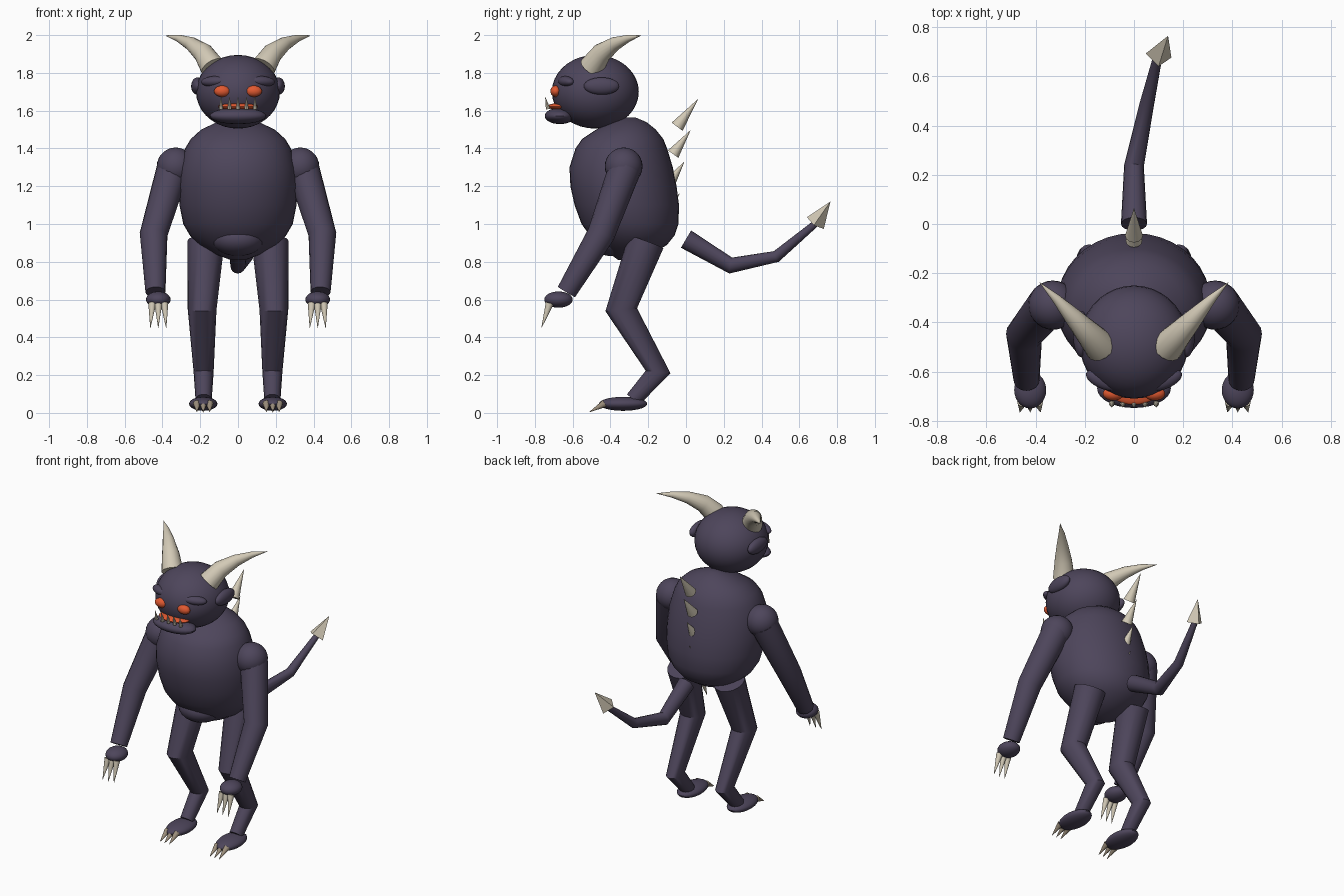
import bpy, bmesh, math
from mathutils import Vector, Euler

old = bpy.data.objects.get("Cube")
if old:
    bpy.data.objects.remove(old, do_unlink=True)


def material(name, rgb):
    m = bpy.data.materials.new(name)
    m.use_nodes = True
    m.diffuse_color = (*rgb, 1)
    m.node_tree.nodes["Principled BSDF"].inputs["Base Color"].default_value = (*rgb, 1)
    return m


SKIN = material("dark_purple_skin", (0.075, 0.06, 0.105))
BONE = material("pale_bone", (0.65, 0.59, 0.47))
DULL = material("dull_claw", (0.33, 0.27, 0.2))
GLOW = material("ember_orange", (0.75, 0.1, 0.03))


def finish(name, bm, mat, smooth=True):
    bmesh.ops.recalc_face_normals(bm, faces=bm.faces)
    mesh = bpy.data.meshes.new(name)
    bm.to_mesh(mesh)
    bm.free()
    mesh.materials.append(mat)
    ob = bpy.data.objects.new(name, mesh)
    bpy.context.collection.objects.link(ob)
    if smooth:
        bpy.ops.object.select_all(action='DESELECT')
        ob.select_set(True)
        bpy.context.view_layer.objects.active = ob
        bpy.ops.object.shade_smooth_by_angle(angle=math.radians(38))
    return ob


def ellipsoid(name, loc, radii, mat=SKIN, turn=(0, 0, 0), segs=28):
    bm = bmesh.new()
    bmesh.ops.create_uvsphere(bm, u_segments=segs, v_segments=segs // 2, radius=1)
    rot = Euler(turn).to_matrix()
    for v in bm.verts:
        v.co = rot @ Vector(c * r for c, r in zip(v.co, radii)) + Vector(loc)
    return finish(name, bm, mat)


def bridge(name, rings, mat, smooth=True):
    # Skins a list of closed rings and caps both ends
    bm = bmesh.new()
    loops = [[bm.verts.new(p) for p in ring] for ring in rings]
    n = len(loops[0])
    for a, b in zip(loops, loops[1:]):
        for i in range(n):
            j = (i + 1) % n
            bm.faces.new((a[i], a[j], b[j], b[i]))
    bm.faces.new(loops[0])
    bm.faces.new(loops[-1])
    return finish(name, bm, mat, smooth)


def tube(name, pts, radii, mat=SKIN, sides=16, smooth=True):
    # Tapered limb along a path, mitred at the bends
    pts = [Vector(p) for p in pts]
    dirs = [(b - a).normalized() for a, b in zip(pts, pts[1:])]
    rings = []
    for k, (p, r) in enumerate(zip(pts, radii)):
        d = dirs[max(k - 1, 0)]
        plane = (d + dirs[min(k, len(dirs) - 1)]).normalized()
        u = (Vector((1, 0, 0)) - d * d.x).normalized()
        w = d.cross(u)
        ring = []
        for i in range(sides):
            t = math.tau * i / sides
            o = (u * math.cos(t) + w * math.sin(t)) * r
            ring.append(p + o - d * (o.dot(plane) / d.dot(plane)))
        rings.append(ring)
    return bridge(name, rings, mat, smooth)


def spike(name, base, tip, r, mat=BONE, sides=12, smooth=True):
    return tube(name, (base, tip), (r, 0.0008), mat, sides, smooth)


# Torso: height, front y, back y, half width
torso = ((1.565, -0.32, -0.27, 0.03), (1.54, -0.40, -0.21, 0.11),
         (1.50, -0.475, -0.16, 0.195), (1.45, -0.55, -0.12, 0.25),
         (1.40, -0.585, -0.10, 0.28), (1.30, -0.617, -0.07, 0.308),
         (1.20, -0.612, -0.05, 0.316), (1.10, -0.59, -0.037, 0.31),
         (1.00, -0.553, -0.04, 0.29), (0.94, -0.51, -0.06, 0.255),
         (0.89, -0.46, -0.10, 0.205), (0.84, -0.40, -0.18, 0.12),
         (0.81, -0.36, -0.27, 0.04))
rings = []
for z, f, b, hw in torso:
    angles = [math.tau * i / 36 for i in range(36)]
    rings.append([(hw * math.cos(t), (f + b) / 2 + (b - f) / 2 * math.sin(t), z) for t in angles])
bridge("torso", rings, SKIN)
ellipsoid("belly", (0, -0.39, 0.92), (0.14, 0.13, 0.09))

# Head and mouth
ellipsoid("head", (0, -0.48, 1.7), (0.222, 0.23, 0.195), segs=36)
ellipsoid("jaw", (0, -0.668, 1.572), (0.15, 0.08, 0.043))
ellipsoid("mouth", (0, -0.67, 1.622), (0.105, 0.065, 0.018), GLOW)
for i in range(5):
    x = (i - 2) * 0.045
    spike(f"tooth_{i + 1}", (x, -0.73, 1.608), (x, -0.745, 1.672), 0.012, BONE, 8)

# Paired parts
for side, s in (("left", 1), ("right", -1)):
    def at(x, y, z):
        return (s * x, y, z)

    ellipsoid(f"{side}_eye", at(0.084, -0.69, 1.703), (0.043, 0.028, 0.03), GLOW)
    ellipsoid(f"{side}_brow", at(0.125, -0.635, 1.755), (0.075, 0.035, 0.028),
              turn=(0, s * 0.05, s * 0.4))
    ellipsoid(f"{side}_ear", at(0.215, -0.447, 1.73), (0.033, 0.094, 0.046))
    tube(f"{side}_horn",
         (at(0.135, -0.5, 1.83), at(0.185, -0.445, 1.907), at(0.25, -0.375, 1.955),
          at(0.315, -0.305, 1.983), at(0.383, -0.238, 1.998)),
         (0.066, 0.053, 0.036, 0.019, 0.001), BONE)

    # Arm, hand and claws
    ellipsoid(f"{side}_shoulder", at(0.33, -0.33, 1.305), (0.1, 0.1, 0.1))
    tube(f"{side}_arm", (at(0.345, -0.325, 1.29), at(0.447, -0.45, 0.945), at(0.437, -0.633, 0.64)),
         (0.087, 0.073, 0.053))
    ellipsoid(f"{side}_hand", at(0.422, -0.675, 0.6), (0.065, 0.075, 0.043))
    for i in (-1, 0, 1):
        x = 0.422 + i * 0.032
        spike(f"{side}_finger_claw_{i + 2}", at(x, -0.722, 0.58),
              at(x + i * 0.01, -0.765, 0.45), 0.021)

    # Leg, foot and toe claws
    tube(f"{side}_leg",
         (at(0.17, -0.212, 0.905), at(0.19, -0.343, 0.546), at(0.182, -0.148, 0.217), at(0.182, -0.28, 0.07)),
         (0.098, 0.076, 0.053, 0.043))
    ellipsoid(f"{side}_foot", at(0.184, -0.333, 0.048), (0.075, 0.128, 0.037))
    for i in (-1, 0, 1):
        x = 0.184 + i * 0.034
        spike(f"{side}_toe_claw_{i + 2}", at(x, -0.43, 0.05), at(x, -0.512, 0.004), 0.02, DULL)

# Back spikes: base y, base z, tip y, tip z, radius
for i, (y, z, ty, tz, r) in enumerate(((-0.047, 1.515, 0.063, 1.66, 0.036),
                                       (-0.068, 1.37, 0.023, 1.495, 0.034),
                                       (-0.085, 1.22, -0.01, 1.328, 0.031),
                                       (-0.11, 1.07, -0.035, 1.16, 0.026))):
    spike(f"back_spike_{i + 1}", (0, y, z), (0, ty, tz), r)

# Tail with a faceted barb
tube("tail", ((0, 0.0, 0.92), (0, 0.237, 0.78), (0.05, 0.478, 0.828), (0.1, 0.695, 1.01)),
     (0.053, 0.04, 0.03, 0.018))
spike("tail_barb", (0.1, 0.685, 1.005), (0.138, 0.764, 1.118), 0.054, BONE, 4, smooth=False)
